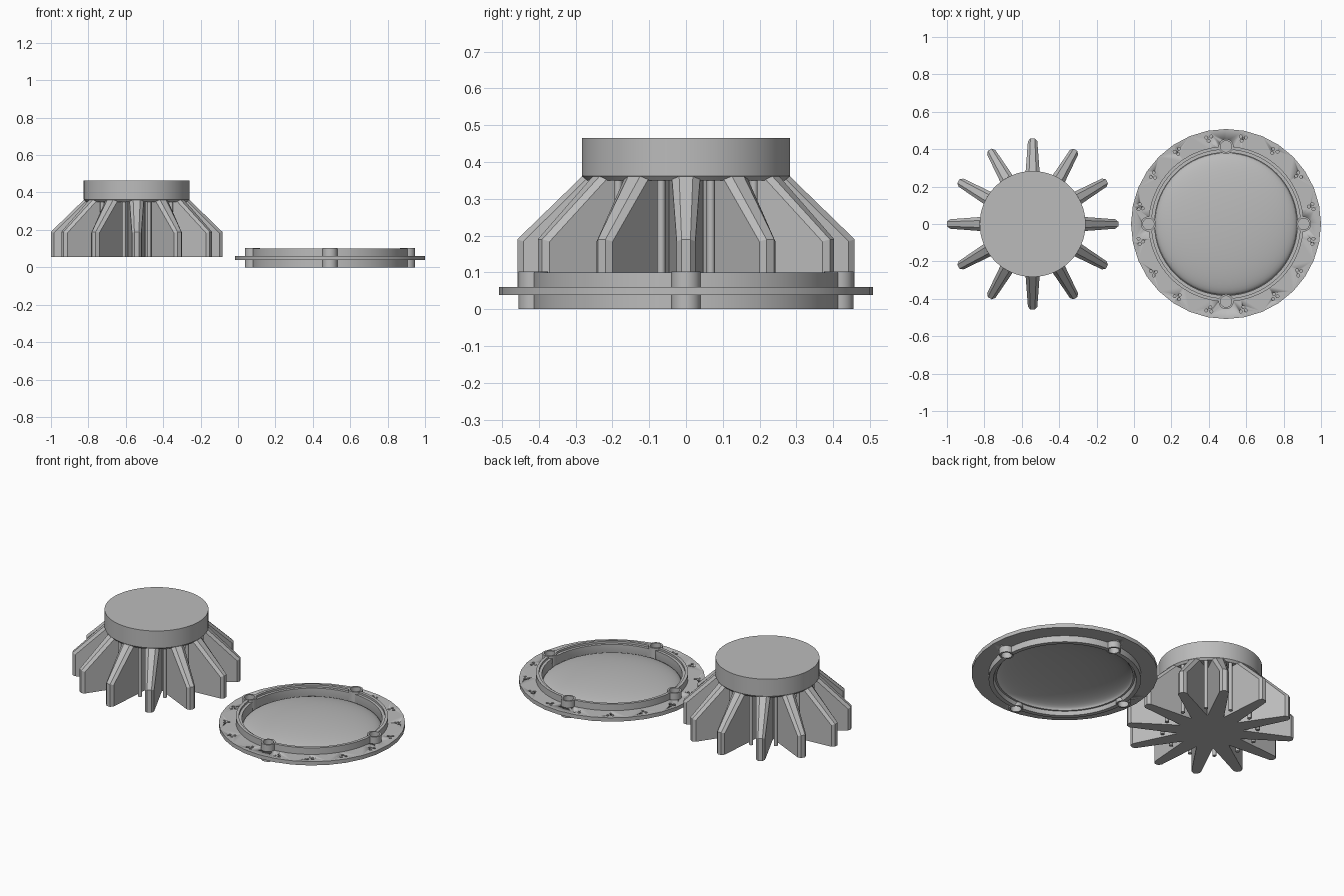
import bpy, bmesh, math
from mathutils import Matrix, Vector

cube = bpy.data.objects.get("Cube")
if cube:
    bpy.data.objects.remove(cube, do_unlink=True)

GREY = (0.5, 0.5, 0.5, 1)
grey = bpy.data.materials.new("mid grey")
grey.use_nodes = True
grey.diffuse_color = GREY
grey.node_tree.nodes["Principled BSDF"].inputs["Base Color"].default_value = GREY

HUB, LID = Vector((-0.542, 0, 0)), Vector((0.492, 0, 0))


def finish(name, bm, smooth=True):
    bmesh.ops.recalc_face_normals(bm, faces=bm.faces[:])
    mesh = bpy.data.meshes.new(name)
    bm.to_mesh(mesh)
    bm.free()
    mesh.materials.append(grey)
    ob = bpy.data.objects.new(name, mesh)
    bpy.context.collection.objects.link(ob)
    if smooth:
        bpy.ops.object.select_all(action="DESELECT")
        ob.select_set(True)
        bpy.context.view_layer.objects.active = ob
        bpy.ops.object.shade_smooth_by_angle(angle=math.radians(35))
    return ob


def lathe(bm, centre, profile, sides, closed=True):
    """Revolve (radius, z) points about a vertical axis."""
    rings = []
    for r, z in profile:
        if r == 0:
            rings.append([bm.verts.new(centre + Vector((0, 0, z)))] * sides)
            continue
        rings.append([bm.verts.new(centre + Vector((r * math.cos(a), r * math.sin(a), z)))
                      for a in (math.tau * i / sides for i in range(sides))])
    pairs = list(zip(rings, rings[1:]))
    if closed:
        pairs.append((rings[-1], rings[0]))
    for a, b in pairs:
        for i in range(sides):
            j = (i + 1) % sides
            quad = list(dict.fromkeys((a[i], a[j], b[j], b[i])))
            if len(quad) > 2:
                bm.faces.new(quad)


def rod(bm, centre, r, z0, z1, sides=16):
    lathe(bm, centre, [(0, z0), (r, z0), (r, z1), (0, z1)], sides, closed=False)


def polar(centre, r, degrees):
    a = math.radians(degrees)
    return centre + Vector((r * math.cos(a), r * math.sin(a), 0))


def cut(target, cutter):
    mod = target.modifiers.new("holes", "BOOLEAN")
    mod.operation, mod.solver, mod.object = "DIFFERENCE", "EXACT", cutter
    cutter.hide_render = True
    cutter.hide_set(True)


# Heat sink cap and core
bm = bmesh.new()
lathe(bm, HUB, [(0, 0.35), (0.272, 0.35), (0.283, 0.362), (0.283, 0.465), (0, 0.465)], 64, False)
finish("sink_cap", bm)
bm = bmesh.new()
rod(bm, HUB, 0.18, 0.055, 0.355, 24)
finish("sink_core", bm)

# Tapered fins with chamfered outer edges
outer = [(0.1, 0.055), (0.458, 0.055), (0.458, 0.19), (0.283, 0.36), (0.1, 0.36)]
inner = [(0.1, 0.055), (0.442, 0.055), (0.442, 0.184), (0.264, 0.36), (0.1, 0.36)]


def half_width(r):
    return 0.024 + (0.458 - r) * 0.075


bm = bmesh.new()
for k in range(12):
    turn = Matrix.Translation(HUB) @ Matrix.Rotation(math.tau * k / 12, 4, "Z")
    layers = []
    for pts, side, scale in ((inner, -1, 1), (outer, -1, 0.5), (outer, 1, 0.5), (inner, 1, 1)):
        layers.append([bm.verts.new(turn @ Vector((r, side * scale * half_width(r), z))) for r, z in pts])
    bm.faces.new(layers[0])
    bm.faces.new(layers[-1])
    for a, b in zip(layers, layers[1:]):
        for i in range(len(a)):
            j = (i + 1) % len(a)
            bm.faces.new((a[i], a[j], b[j], b[i]))
finish("sink_fins", bm, smooth=False)

# Thin rods between the fins
bm = bmesh.new()
for k in range(12):
    rod(bm, polar(HUB, 0.26, 15 + 30 * k), 0.011, 0.055, 0.355)
finish("sink_rods", bm)

# Lens holder: flange, stepped ring and blind bosses
bm = bmesh.new()
lathe(bm, LID, [(0.40, 0.038), (0.508, 0.038), (0.508, 0.061), (0.40, 0.061)], 32)
flange = finish("holder_flange", bm)
bm = bmesh.new()
lathe(bm, LID, [(0.382, 0.02), (0.39, 0.0), (0.415, 0.0), (0.415, 0.1),
                (0.398, 0.1), (0.398, 0.088), (0.382, 0.088)], 64)
ring = finish("holder_ring", bm)
bm = bmesh.new()
for k in range(4):
    lathe(bm, polar(LID, 0.415, 90 * k),
          [(0, 0.04), (0.03, 0.04), (0.03, 0), (0.04, 0),
           (0.04, 0.102), (0.03, 0.102), (0.03, 0.06), (0, 0.06)], 24, False)
finish("holder_bosses", bm)

# Boss bores and groups of three shallow pin holes
bm = bmesh.new()
for k in range(4):
    rod(bm, polar(LID, 0.415, 90 * k), 0.035, -0.05, 0.15, 24)
bores = finish("bore_cutter", bm)
cut(ring, bores)
cut(flange, bores)
bm = bmesh.new()
for k in range(16):
    a = 11.25 + 22.5 * k
    for r, d in ((0.474, -1.7), (0.474, 1.7), (0.453, 0.6)):
        rod(bm, polar(LID, r, a + d), 0.008, 0.048, 0.15, 10)
cut(flange, finish("pin_hole_cutter", bm))

# Domed lens shell
STEPS = 14


def dome(r, low, rise):
    return [(r * math.cos(t), low + rise * math.sin(t))
            for t in (math.pi / 2 * i / STEPS for i in range(STEPS))] + [(0, low + rise)]


bm = bmesh.new()
lathe(bm, LID, dome(0.38, 0.03, 0.062)[::-1] + [(0.386, 0.03), (0.386, 0.022)] + dome(0.372, 0.022, 0.06), 64, False)
finish("lens_dome", bm)
